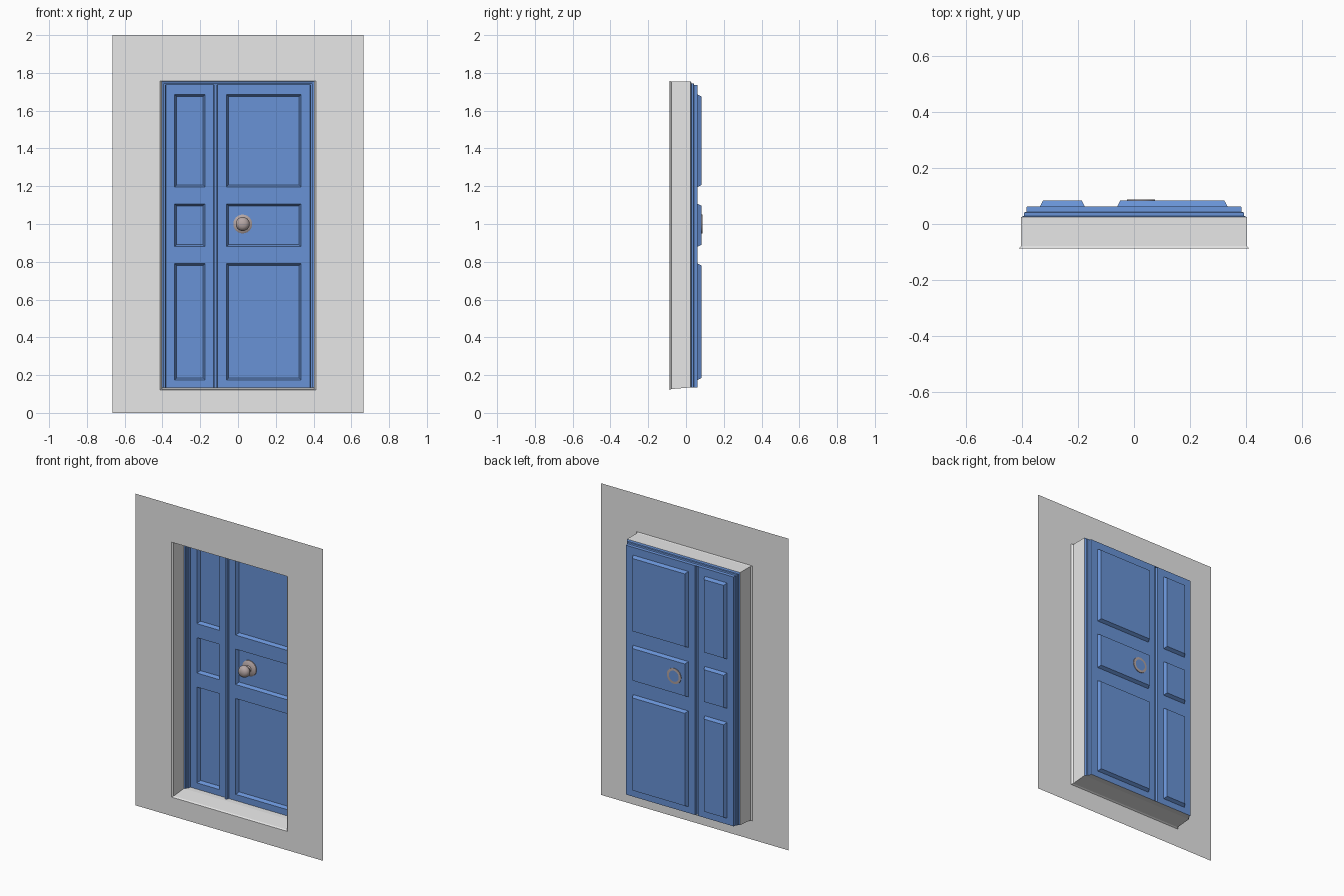
import bpy
import bmesh
import math

cube = bpy.data.objects.get("Cube")
if cube:
    bpy.data.objects.remove(cube, do_unlink=True)


def material(name, rgb):
    m = bpy.data.materials.new(name)
    m.use_nodes = True
    col = (*rgb, 1)
    m.diffuse_color = col
    node = m.node_tree.nodes["Principled BSDF"]
    node.inputs["Base Color"].default_value = col
    node.inputs["Roughness"].default_value = 0.7
    return m


PLASTER = material("plaster grey", (0.8, 0.8, 0.8))
BLUE = material("door blue", (0.14, 0.29, 0.67))
METAL = material("knob metal", (0.46, 0.38, 0.37))


def finish(bm, name, *mats):
    mesh = bpy.data.meshes.new(name)
    bm.to_mesh(mesh)
    bm.free()
    for m in mats:
        mesh.materials.append(m)
    ob = bpy.data.objects.new(name, mesh)
    bpy.context.collection.objects.link(ob)
    return ob


def rect(half, y, bottom, top):
    return [(-half, y, bottom), (half, y, bottom), (half, y, top), (-half, y, top)]


def nested(name, loops, *mats):
    """Bridge a run of rectangular loops into an open sheet."""
    bm = bmesh.new()
    rings = [[bm.verts.new(p) for p in loop] for loop in loops]
    for a, b in zip(rings, rings[1:]):
        for i in range(4):
            j = (i + 1) % 4
            f = bm.faces.new((a[i], a[j], b[j], b[i]))
            # the threshold under the frame stays plaster
            f.material_index = 1 if len(mats) > 1 and i == 0 else 0
    return finish(bm, name, *mats)


# Wall sheet and the flared opening running back to the frame
nested("wall_and_reveal", [
    rect(0.665, -0.088, 0, 2),
    rect(0.412, -0.088, 0.121, 1.757),
    rect(0.402, -0.078, 0.126, 1.755),
    rect(0.402, 0.025, 0.135, 1.755),
], PLASTER)

# Stepped frame around the sides and top
FRAME = [(0, 0.025), (0.01, 0.029), (0.01, 0.041), (0.018, 0.043), (0.02, 0.062)]
nested("door_frame", [rect(0.402 - i, y, 0.135, 1.755 - i) for i, y in FRAME],
       BLUE, PLASTER)

# Door sheet: a grid with a raised mullion and recessed panels
FACE, RIDGE = 0.062, 0.046
columns = [(-0.382, FACE), (-0.335, FACE), (-0.175, FACE),
           (-0.13, FACE), (-0.126, RIDGE), (-0.112, RIDGE), (-0.108, FACE),
           (-0.06, FACE), (0.333, FACE), (0.382, FACE)]
rows = [0.135, 0.175, 0.79, 0.88, 1.107, 1.197, 1.685, 1.735]
panel_columns, panel_rows = (1, 7), (1, 3, 5)

bm = bmesh.new()
grid = [[bm.verts.new((x, y, z)) for x, y in columns] for z in rows]
panels = []
for r in range(len(rows) - 1):
    for c in range(len(columns) - 1):
        f = bm.faces.new((grid[r][c], grid[r][c + 1],
                          grid[r + 1][c + 1], grid[r + 1][c]))
        if r in panel_rows and c in panel_columns:
            panels.append(f)
bm.normal_update()
bmesh.ops.inset_individual(bm, faces=panels, thickness=0.015, depth=-0.021)
finish(bm, "door", BLUE)

# Knob: turned profile (radius, y) with an open ring behind the panel
PROFILE = [(0.035, 0.088), (0.05, 0.087), (0.05, 0.078), (0.041, 0.072),
           (0.021, 0.068), (0.017, 0.05), (0.03, 0.044), (0.037, 0.033),
           (0.037, 0.022), (0.03, 0.009), (0.017, 0.001), (0, -0.001)]
bm = bmesh.new()
pts = [bm.verts.new((r, y, 0)) for r, y in PROFILE]
edges = [bm.edges.new(pair) for pair in zip(pts, pts[1:])]
bmesh.ops.spin(bm, geom=pts + edges, cent=(0, 0, 0), axis=(0, 1, 0),
               angle=math.tau, steps=24)
bmesh.ops.remove_doubles(bm, verts=bm.verts, dist=0.0005)
bmesh.ops.recalc_face_normals(bm, faces=bm.faces)
tip = min(bm.faces, key=lambda f: f.calc_center_median().y)
if tip.normal.y > 0:
    bmesh.ops.reverse_faces(bm, faces=bm.faces)
knob = finish(bm, "door_knob", METAL)
knob.location = (0.025, 0, 1.0)

bpy.ops.object.select_all(action="DESELECT")
knob.select_set(True)
bpy.context.view_layer.objects.active = knob
bpy.ops.object.shade_smooth_by_angle(angle=math.radians(40))
